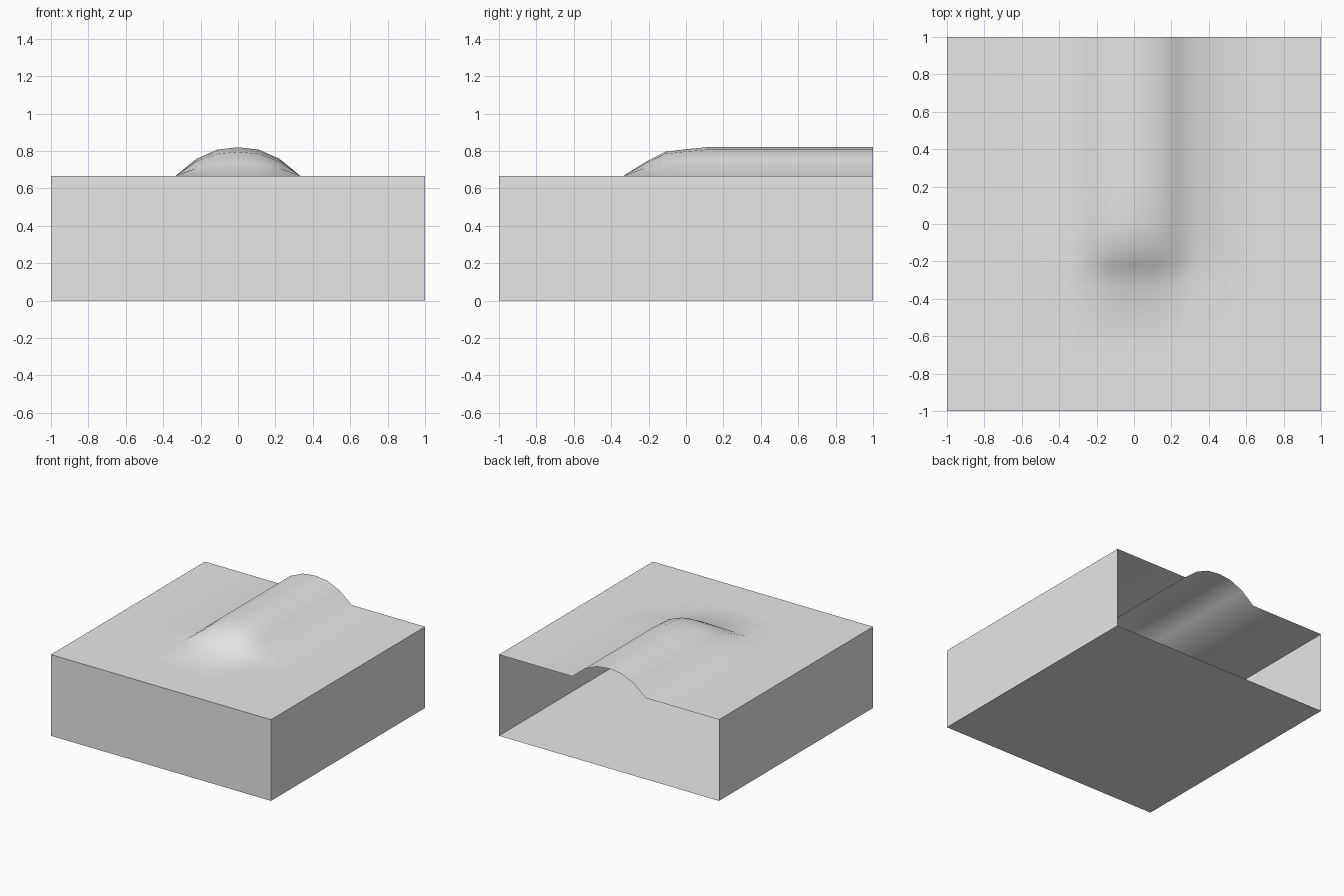
import bpy
import bmesh
from math import radians

if "Cube" in bpy.data.objects:
    bpy.data.objects.remove(bpy.data.objects["Cube"], do_unlink=True)

grey = bpy.data.materials.new("plain grey")
grey.use_nodes = True
colour = (0.8, 0.8, 0.8, 1)
grey.diffuse_color = colour
grey.node_tree.nodes["Principled BSDF"].inputs["Base Color"].default_value = colour

TOP = 0.667
# Ridge cross-section by distance from the centre line, in ninths
ARCH = {0: 0.153, 1: 0.140, 2: 0.091}
# Share of full ridge height along its rounded front end, in ninths
NOSE = {-2: 0.46, -1: 0.84, 0: 0.93}


def finish(name, bm):
    mesh = bpy.data.meshes.new(name)
    bm.to_mesh(mesh)
    bm.free()
    mesh.materials.append(grey)
    obj = bpy.data.objects.new(name, mesh)
    bpy.context.collection.objects.link(obj)
    return obj


def ridge(i, j):
    share = 0 if j < -2 else NOSE.get(j, 1)
    return ARCH.get(abs(i), 0) * share


# Open-backed shell: floor, front wall and side walls
bm = bmesh.new()
bmesh.ops.create_cube(bm, size=2)
for v in bm.verts:
    v.co.z = TOP if v.co.z > 0 else 0
bm.normal_update()
doomed = [f for f in bm.faces if f.normal.z > 0.5 or f.normal.y > 0.5]
bmesh.ops.delete(bm, geom=doomed, context='FACES_ONLY')
finish("box_shell", bm)

# Ground sheet with a rounded ridge running to the back edge
bm = bmesh.new()
xs = [-9, -6, *range(-3, 4), 6, 9]
ys = [-9, -6, *range(-3, 4), 6, 9]
rows = [[bm.verts.new((i / 9, j / 9, TOP + ridge(i, j))) for i in xs] for j in ys]
for near, far in zip(rows, rows[1:]):
    for k in range(len(xs) - 1):
        bm.faces.new((near[k], near[k + 1], far[k + 1], far[k]))
ground = finish("ground_with_ridge", bm)

bpy.ops.object.select_all(action='DESELECT')
ground.select_set(True)
bpy.context.view_layer.objects.active = ground
bpy.ops.object.shade_smooth_by_angle(angle=radians(60))
